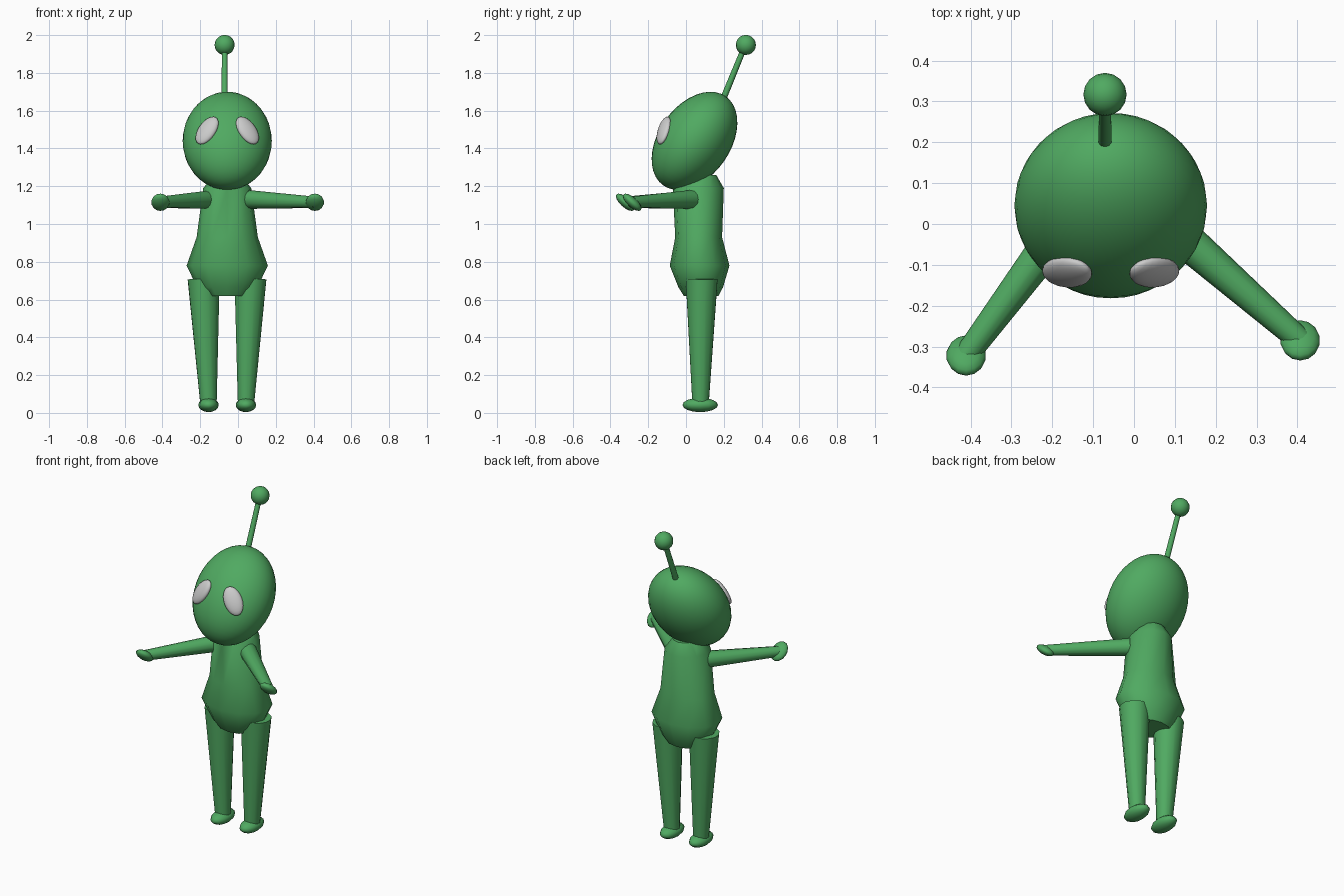
import bpy, bmesh, math
from mathutils import Vector, Matrix

if "Cube" in bpy.data.objects:
    bpy.data.objects.remove(bpy.data.objects["Cube"])

CX = -0.057  # body centre line


def material(name, rgb):
    m = bpy.data.materials.new(name)
    m.diffuse_color = (*rgb, 1)
    m.use_nodes = True
    m.node_tree.nodes["Principled BSDF"].inputs["Base Color"].default_value = m.diffuse_color
    return m


GREEN = material("green_skin", (0.08, 0.40, 0.12))


def finish(bm, name, mat=GREEN, angle=50):
    bmesh.ops.recalc_face_normals(bm, faces=bm.faces)
    me = bpy.data.meshes.new(name)
    bm.to_mesh(me)
    bm.free()
    ob = bpy.data.objects.new(name, me)
    bpy.context.collection.objects.link(ob)
    if mat:
        me.materials.append(mat)
    bpy.ops.object.select_all(action='DESELECT')
    ob.select_set(True)
    bpy.context.view_layer.objects.active = ob
    bpy.ops.object.shade_smooth_by_angle(angle=math.radians(angle))
    return ob


def ellipsoid(name, loc, radii, rot=Matrix(), seg=16, rings=10, mat=GREEN):
    bm = bmesh.new()
    m = Matrix.Translation(loc) @ rot.to_4x4() @ Matrix.Diagonal((*radii, 1))
    bmesh.ops.create_uvsphere(bm, u_segments=seg, v_segments=rings, radius=1, matrix=m)
    return finish(bm, name, mat)


def limb(name, a, b, r1, r2, seg=12):
    a, b = Vector(a), Vector(b)
    bm = bmesh.new()
    m = Matrix.Translation((a + b) / 2) @ (b - a).to_track_quat('Z', 'Y').to_matrix().to_4x4()
    bmesh.ops.create_cone(bm, cap_ends=True, segments=seg, radius1=r1, radius2=r2,
                          depth=(b - a).length, matrix=m)
    return finish(bm, name)


# Head: egg leaning back
head_c = Vector((CX, 0.045, 1.44))
head_r = Vector((0.236, 0.19, 0.288))
head_rot = Matrix.Rotation(math.radians(-35), 3, 'X')
ellipsoid("head", head_c, head_r, head_rot, 32, 20)

# Eyes: flattened ovals lying on the face, tops leaning inward
for side, label in ((-1, "left"), (1, "right")):
    # march from the front to the head surface
    p = Vector((CX + side * 0.107, -0.4, 1.495))
    for _ in range(400):
        q = head_rot.transposed() @ (p - head_c)
        if sum((q[i] / head_r[i]) ** 2 for i in range(3)) <= 1:
            break
        p.y += 0.002
    n = (head_rot @ Vector([q[i] / head_r[i] ** 2 for i in range(3)])).normalized()
    up = Vector((-side * 0.5, 0, 1))
    up = (up - n * up.dot(n)).normalized()
    rot = Matrix((up.cross(n), n, up)).transposed()
    ellipsoid(label + "_eye", p, (0.052, 0.024, 0.085), rot, 20, 12, mat=None)

# Antenna
limb("antenna_stalk", (-0.071, 0.19, 1.645), (-0.071, 0.315, 1.95), 0.017, 0.015, 10)
ellipsoid("antenna_ball", (-0.071, 0.317, 1.948), (0.053,) * 3)

# Torso: stacked oval rings (z, centre y, x radius, y radius)
rings = [(0.62, 0.08, 0.12, 0.092), (0.665, 0.078, 0.16, 0.118),
         (0.78, 0.072, 0.215, 0.158), (0.93, 0.067, 0.162, 0.124),
         (1.19, 0.065, 0.127, 0.135), (1.26, 0.09, 0.07, 0.07)]
N = 12
bm = bmesh.new()
loops = [[bm.verts.new((CX + rx * math.cos(2 * math.pi * k / N),
                        cy + ry * math.sin(2 * math.pi * k / N), z)) for k in range(N)]
         for z, cy, rx, ry in rings]
for lo, hi in zip(loops, loops[1:]):
    for k in range(N):
        bm.faces.new((lo[k], lo[(k + 1) % N], hi[(k + 1) % N], hi[k]))
bm.faces.new(loops[0])
bm.faces.new(loops[-1])
finish(bm, "torso")

# Legs and feet
for label, top_x, low_x in (("left", -0.182, -0.156), ("right", 0.066, 0.042)):
    limb(label + "_leg", (low_x, 0.077, 0.04), (top_x, 0.083, 0.71), 0.044, 0.087)
    ellipsoid(label + "_foot", (low_x, 0.075, 0.042), (0.054, 0.094, 0.038), seg=12, rings=8)

# Arms and tilted flat hands
hand_rot = Matrix.Rotation(math.radians(-42), 3, 'X')
for label, start, hand in (("left", (-0.13, 0.055, 1.13), (-0.411, -0.322, 1.115)),
                           ("right", (0.05, 0.028, 1.13), (0.407, -0.285, 1.115))):
    limb(label + "_arm", start, hand, 0.05, 0.03)
    ellipsoid(label + "_hand", hand, (0.049, 0.062, 0.026), hand_rot, 14, 8)
